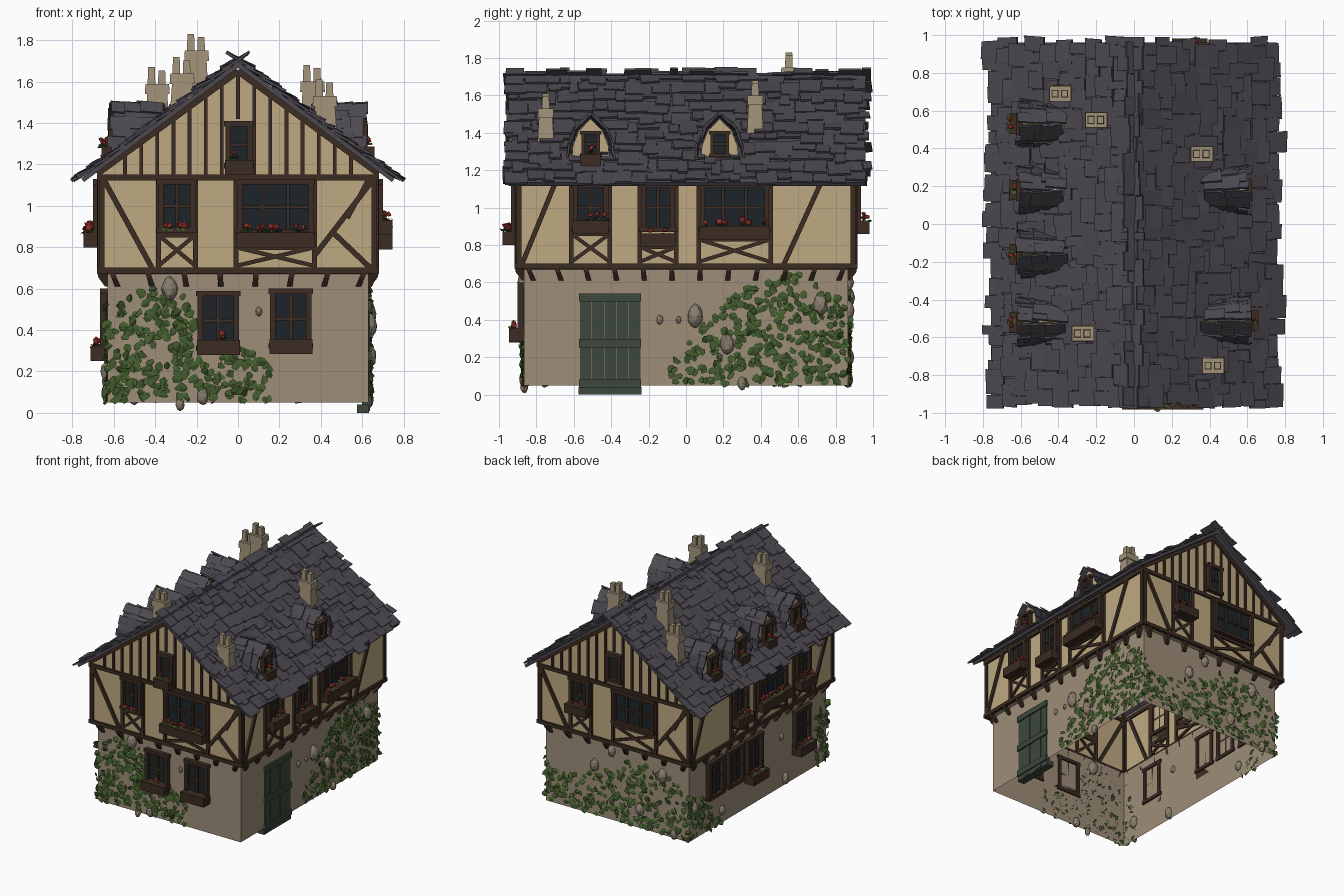
import bpy, bmesh, math, random
from mathutils import Vector, Matrix

if "Cube" in bpy.data.objects:
    bpy.data.objects.remove(bpy.data.objects["Cube"])
R = random.Random(7)
rnd = R.uniform
COL = dict(plaster=(.52, .40, .225), render=(.34, .27, .19), wood=(.045, .025, .016), slate=(.072, .066, .08),
           glass=(.012, .017, .02), door=(.045, .065, .045), leaf=(.055, .105, .025), red=(.32, .035, .025),
           stone=(.25, .205, .155), brick=(.36, .29, .19))
PARTS = {}


def bm_of(part, mat):
    return PARTS.setdefault(part, (bmesh.new(), mat))[0]


def poly(part, mat, pts, faces=None):
    bm = bm_of(part, mat)
    vs = [bm.verts.new(p) for p in pts]
    for f in faces or [range(len(vs))]:
        bm.faces.new([vs[i] for i in f])


HEX = [(3, 2, 1, 0), (4, 5, 6, 7), (0, 1, 5, 4), (1, 2, 6, 5), (2, 3, 7, 6), (3, 0, 4, 7)]


def frustum(part, mat, x, y, z0, z1, wx, wy, t=1.0):
    ring = [(-.5, -.5), (.5, -.5), (.5, .5), (-.5, .5)]
    poly(part, mat, [(x + a * wx * k, y + b * wy * k, z) for z, k in ((z0, 1), (z1, t)) for a, b in ring], HEX)


def face(ox, oy, nx, ny):
    """Wall coordinates: u to the right seen from outside, z up, d outward."""
    return lambda u, z, d=0: Vector((ox - ny * u + nx * d, oy + nx * u + ny * d, z))


def fbox(part, mat, f, u0, u1, z0, z1, d0, d1):
    poly(part, mat, [f(u, z, d) for d in (d0, d1) for u, z in ((u0, z0), (u1, z0), (u1, z1), (u0, z1))], HEX)


def beam(f, u0, z0, u1, z1, w=.026, d=.016):
    l = math.hypot(u1 - u0, z1 - z0)
    a, b = -(z1 - z0) / l * w / 2, (u1 - u0) / l * w / 2
    q = ((u0 - a, z0 - b), (u1 - a, z1 - b), (u1 + a, z1 + b), (u0 + a, z0 + b))
    poly('timber_beams', 'wood', [f(u, z, e) for e in (-.012, d) for u, z in q], HEX)


def blob(part, mat, p, r, sq=(1, 1, 1), jit=.15, sub=1):
    m = Matrix.Translation(p) @ Matrix.Rotation(rnd(0, 6), 4, 'Z') @ Matrix.Diagonal((*sq, 1))
    for v in bmesh.ops.create_icosphere(bm_of(part, mat), subdivisions=sub, radius=r, matrix=m)['verts']:
        v.co += (v.co - Vector(p)) * rnd(-jit, jit)


def leaf(part, p, n, up, size):
    n = (n + Vector((rnd(-.5, .5), rnd(-.5, .5), rnd(-.3, .6)))).normalized()
    s = n.cross(up).normalized()
    t = s.cross(n)
    a = rnd(0, 6.28)
    s, t = s * math.cos(a) + t * math.sin(a), t * math.cos(a) - s * math.sin(a)
    q = [(0, -.5, 0), (.5, -.15, -.15), (.35, .35, -.1), (0, .6, 0), (-.35, .35, -.1), (-.5, -.15, -.15)]
    poly(part, 'leaf', [p + (s * x + t * y + n * z) * size for x, y, z in q], [(0, 1, 2, 3), (0, 3, 4, 5)])


def window(f, u, z0, z1, w, cols=2, rows=2, box=None, flowers=0, fr=.026):
    a, b = u - w / 2, u + w / 2
    fbox('window_glass', 'glass', f, a, b, z0, z1, .001, .008)
    for q in ((a, a + fr, z0, z1), (b - fr, b, z0, z1), (a - .008, b + .008, z1 - fr, z1), (a - .008, b + .008, z0, z0 + fr)):
        fbox('window_frames', 'wood', f, *q, -.012, .036)
    for i in range(1, cols):
        c = a + w * i / cols
        fbox('window_frames', 'wood', f, c - .008, c + .008, z0 + fr, z1 - fr, 0, .022)
    for i in range(1, rows):
        c = z0 + (z1 - z0) * i / rows
        fbox('window_frames', 'wood', f, a + fr, b - fr, c - .008, c + .008, 0, .02)
    if box:
        fbox('flower_boxes', 'wood', f, a - .004, b + .004, box, box + .072, 0, min(.082, w * .7))
        for i in range(flowers):
            p = f(rnd(a + .02, b - .02), box + rnd(.075, .095), rnd(.03, .07))
            blob('flowers', 'red', p + Vector((0, 0, .012)), rnd(.012, .018), jit=.3)
            for k in range(3):
                leaf('flower_leaves', p + Vector((rnd(-.015, .015), rnd(-.015, .015), -.008)), Vector((0, 0, 1)), Vector((0, 1, 0)), .03)


# walls: hollow shells, open underneath
LX, LY, UX, UY = .63, .865, .665, .9
low = [face(0, -LY, 0, -1), face(LX, 0, 1, 0), face(0, LY, 0, 1), face(-LX, 0, -1, 0)]
upp = [face(0, -UY, 0, -1), face(UX, 0, 1, 0), face(0, UY, 0, 1), face(-UX, 0, -1, 0)]
for i in range(4):
    hl, hu = ((LX, UX), (LY, UY))[i % 2]
    l, u = low[i], upp[i]
    poly('lower_walls', 'render', [l(-hl, .05), l(hl, .05), l(hl, .67), l(-hl, .67)])
    poly('lower_walls', 'render', [l(-hl, .67), l(hl, .67), u(hu, .68), u(-hu, .68)])
    top = [u(hu, 1.17), u(0, 1.66), u(-hu, 1.17)] if i % 2 == 0 else [u(hu, 1.17), u(-hu, 1.17)]
    poly('upper_walls', 'plaster', [u(-hu, .68), u(hu, .68)] + top)
    # sill, wall plate, corner posts, jetty brackets
    for z in (.688, 1.137):
        beam(u, -hu - .014, z, hu + .014, z, .028, .016)
    for s in (-1, 1):
        beam(u, s * (hu - .008), .69, s * (hu - .008), 1.14, .026, .014)
    n = 8 if i % 2 == 0 else 12
    for k in range(n):
        c = -hl + .02 + (2 * hl - .04) * k / (n - 1)
        q = [(0, .68), (.05, .68), (.045, .655), (.012, .61), (0, .61)]
        t = -.03 * c / hl
        poly('jetty_brackets', 'wood', [l(c + o + t * (.68 - z) / .07, z, d) for o in (-.013, .013) for d, z in q],
             [(0, 1, 2, 3, 4), (9, 8, 7, 6, 5)] + [(j, (j + 1) % 5, (j + 1) % 5 + 5, j + 5) for j in range(5)])


def under(f, a, b, z):
    """Studs and a cross below a window."""
    for c in (a, b):
        beam(f, c, .7, c, 1.13, .024)
    beam(f, a, z, b, z, .024)
    beam(f, a, .71, b, z, .02, .014)
    beam(f, a, z, b, .71, .02, .012)


# gable ends, front and back
for i in (0, 2):
    f = upp[i]
    window(f, -.295, .87, 1.13, .18, box=.86 if i else None, flowers=3)
    if not i:
        for x in (-.35, -.33, -.28, -.26):
            blob('flowers', 'red', f(x, .905, .045), .017, jit=.3)
            leaf('flower_leaves', f(x, .89, .04), Vector((0, -1, 0)), Vector((0, 0, 1)), .03)
    under(f, -.385, -.205, .86)
    window(f, .18, .86, 1.13, .37, 3, 2, box=None if i else .8, flowers=10)
    under(f, -.01, .37, .8 if not i else .84)
    beam(f, -.65, 1.13, -.41, .69)
    beam(f, .37, .76, .655, 1.13)
    beam(f, .45, .88, .65, .69)
    beam(f, .53, .94, .63, 1.13, .02)
    window(f, .005, 1.18, 1.41, .13, 1, 2, box=None if i else 1.15, flowers=1)
    for k in range(-7, 8):
        x = k * .078
        z0 = 1.42 if k == 0 else 1.15
        beam(f, x, z0, x, 1.655 - .735 * abs(x), .018, .012)
    for s in (-1, 1):
        beam(f, 0, 1.65, s * .68, 1.155, .03, .016)
# right and left upper windows
for i, wins in ((1, ((-.51, .19, 2, .86, 3), (-.15, .18, 2, .79, 2), (.26, .37, 3, .83, 7))),
                (3, ((-.29, .18, 2, .8, 3), (.11, .37, 3, .81, 8), (.5, .18, 2, .8, 3)))):
    for u, w, c, zb, fl in wins:
        window(upp[i], u, .87, 1.13, w, c, 2, zb, fl)
        under(upp[i], u - w / 2 - .008, u + w / 2 + .008, zb)
    beam(upp[i], -.88, .69, -.7, 1.13)
    beam(upp[i], .64 - .12 * (i == 1), .69, .84 - .12 * (i == 1), 1.13)
# lower windows
window(low[0], -.095, .3, .59, .2, box=.28, flowers=2)
window(low[0], .255, .31, .6, .2, box=.285)
for u in (-.55, -.3, -.06, .54):
    window(low[3], u, .3, .6, .19, box=.25 if u in (-.06, .54) else None, flowers=2)
# plank door, set nearly flush, with cross bars
for k in range(5):
    y = -.567 + k * .065
    fbox('door', 'door', low[1], y, y + .063, .01, .53, -.03, .004 + .003 * (k % 2))
for z in (.06, .275, .52):
    fbox('door', 'door', low[1], -.572, -.24, z - .022, z + .022, 0, .016)
fbox('door', 'door', low[1], -.575, -.238, 0, .04, -.055, .004)

# main roof: deck and ragged slates
RZ, A = 1.69, math.atan(.742)
for s in (-1, 1):
    dn, nm = Vector((s * math.cos(A), 0, -math.sin(A))), Vector((s * math.sin(A), 0, math.cos(A)))
    P = lambda t, y, h: Vector((0, y, RZ)) + dn * t + nm * h
    poly('roof_deck', 'slate', [P(t, y, h) for h in (-.018, .004) for t, y in ((-.02, -.95), (.94, -.95), (.94, .96), (-.02, .96))], HEX)
    for row in range(11):
        y = -.98 + rnd(0, .04)
        while y < .95:
            w = min(rnd(.04, .13), .99 - y)
            t0 = row * .09 - .05 + (rnd(-.03, .03) if row == 0 else rnd(-.02, .01))
            t1 = row * .09 + .055 + rnd(-.035, .035)
            h0, h1, tw = rnd(0, .006), rnd(.008, .024), rnd(-.008, .008)
            q = ((t0, y, h0), (t1, y + tw, h1), (t1, y + w + tw, h1 + tw), (t0, y + w, h0))
            poly('roof_slates', 'slate', [P(t, v, h + e) for e in (0, .012) for t, v, h in q], HEX)
            y += w + .001

# dormers: pointed-arch face with its own loose slates
ARCH = [(.1, 1.26), (.095, 1.33), (.064, 1.41), (0, 1.475)]
for s, yc, bx in ((1, -.51, 1), (1, .18, 0), (-1, .53, 1), (-1, .18, 1), (-1, -.16, 1), (-1, -.52, 1)):
    f = face(s * .59, yc, s, 0)
    prof = ARCH + [(-u, z) for u, z in ARCH[-2::-1]]
    n = len(prof)
    poly('dormer_walls', 'plaster', [f(u, z, d) for d in (0, -.22) for u, z in prof],
         [range(n)] + [(k, k + 1, k + 1 + n, k + n) for k in range(n - 1)])
    window(f, 0, 1.27, 1.41, .1, 1, 2, box=1.215 if bx else None, flowers=2 if s < 0 else 1, fr=.02)
    for k in range(n - 1):
        a, b = Vector(prof[k]), Vector(prof[k + 1])
        g = (b - a).normalized()
        o = Vector((g.y, -g.x))
        for j in range(3):
            for half in (0, 1):
                d1 = .024 - j * .07 + rnd(-.016, .016)
                p0 = a.lerp(b, half / 2) - g * rnd(.004, .014)
                p1 = a.lerp(b, half / 2 + .5) + g * rnd(.004, .014)
                l, m = rnd(.002, .012), rnd(.006, .016)
                q = ((p0, d1, m), (p1, d1, m), (p1, d1 - .11, 0), (p0, d1 - .11, 0))
                poly('dormer_slates', 'slate', [f(*(p + o * (h + e + l)), d) for e in (0, .011) for p, d, h in q], HEX)

# chimneys: tapered stack, cap and pots
for x, y, zt in ((-.39, .69, 1.67), (-.2, .55, 1.83), (-.27, -.58, 1.72), (.36, .37, 1.68), (.42, -.75, 1.61)):
    frustum('chimneys', 'brick', x, y, RZ - .73 * abs(x) - .06, zt - .12, .12, .09, .8)
    frustum('chimneys', 'brick', x, y, zt - .13, zt - .08, .12, .085, .95)
    for o in (-.028, .022):
        frustum('chimney_pots', 'brick', x + o, y, zt - .09, zt - (.015 if o > 0 else 0), .038, .042, .85)


# ivy under a height curve on each wall
def height(curve, u):
    for (a, ha), (b, hb) in zip(curve, curve[1:]):
        if a <= u <= b:
            return ha + (hb - ha) * (u - a) / (b - a)
    return 0


IVY = [(0, 270, [(-.64, .45), (-.5, .58), (-.38, .62), (-.22, .55), (-.18, .32), (.05, .36), (.16, .2), (.18, .06)], [(-.2, .02, .27, .6)]),
       (1, 330, [(-.13, .08), (0, .26), (.12, .42), (.3, .56), (.6, .66), (.75, .56), (.88, .46)], []),
       (2, 300, [(-.64, .42), (-.45, .3), (-.2, .4), (.1, .56), (.35, .58), (.64, .42)], []),
       (3, 120, [(-.88, .42), (-.68, .33), (-.5, .1), (-.4, .05), (.66, .05), (.74, .5), (.88, .58)], [(-.66, -.2, .28, .62)])]
for i, n, curve, holes in IVY:
    out = low[i](0, 0, 1) - low[i](0, 0, 0)
    while n > 0:
        u, z = rnd(curve[0][0], curve[-1][0]), rnd(.06, .66)
        if z < height(curve, u) and not any(a < u < b and c < z < d for a, b, c, d in holes):
            leaf('ivy', low[i](u, z, rnd(.004, .014)), out, Vector((0, 0, 1)), rnd(.034, .052))
            n -= 1

# field stones set in the lower walls
for i, u, z, r in ((0, -.33, .6, .055), (0, .1, .49, .022), (0, -.17, .08, .04), (0, -.28, .04, .03),
                   (1, -.14, .4, .025), (1, -.04, .4, .02), (1, .05, .42, .06), (1, .22, .27, .055), (1, .72, .48, .055), (1, .3, .06, .035),
                   (2, -.2, .45, .05), (2, -.05, .6, .045), (2, .2, .2, .05), (2, .4, .52, .055), (2, .5, .08, .04),
                   (3, -.8, .3, .05), (3, -.45, .15, .04), (3, .35, .1, .045), (3, .3, .45, .03), (3, .75, .2, .05)):
    flat = (1, .45) if i % 2 == 0 else (.45, 1)
    blob('field_stones', 'stone', low[i](u, z, 0), r, (.7, .7, 1.05), .07, 2)

# turn every collected part into an object
mats = {}
for k, c in COL.items():
    mats[k] = bpy.data.materials.new(k)
    mats[k].diffuse_color = (*c, 1)
for name, (bm, mat) in PARTS.items():
    bmesh.ops.recalc_face_normals(bm, faces=bm.faces)
    me = bpy.data.meshes.new(name)
    bm.to_mesh(me)
    bm.free()
    me.materials.append(mats[mat])
    bpy.context.collection.objects.link(bpy.data.objects.new(name, me))

for m in bpy.data.materials:
    if m.users and not m.is_grease_pencil:
        m.use_nodes = True
        m.node_tree.nodes["Principled BSDF"].inputs["Base Color"].default_value = m.diffuse_color
